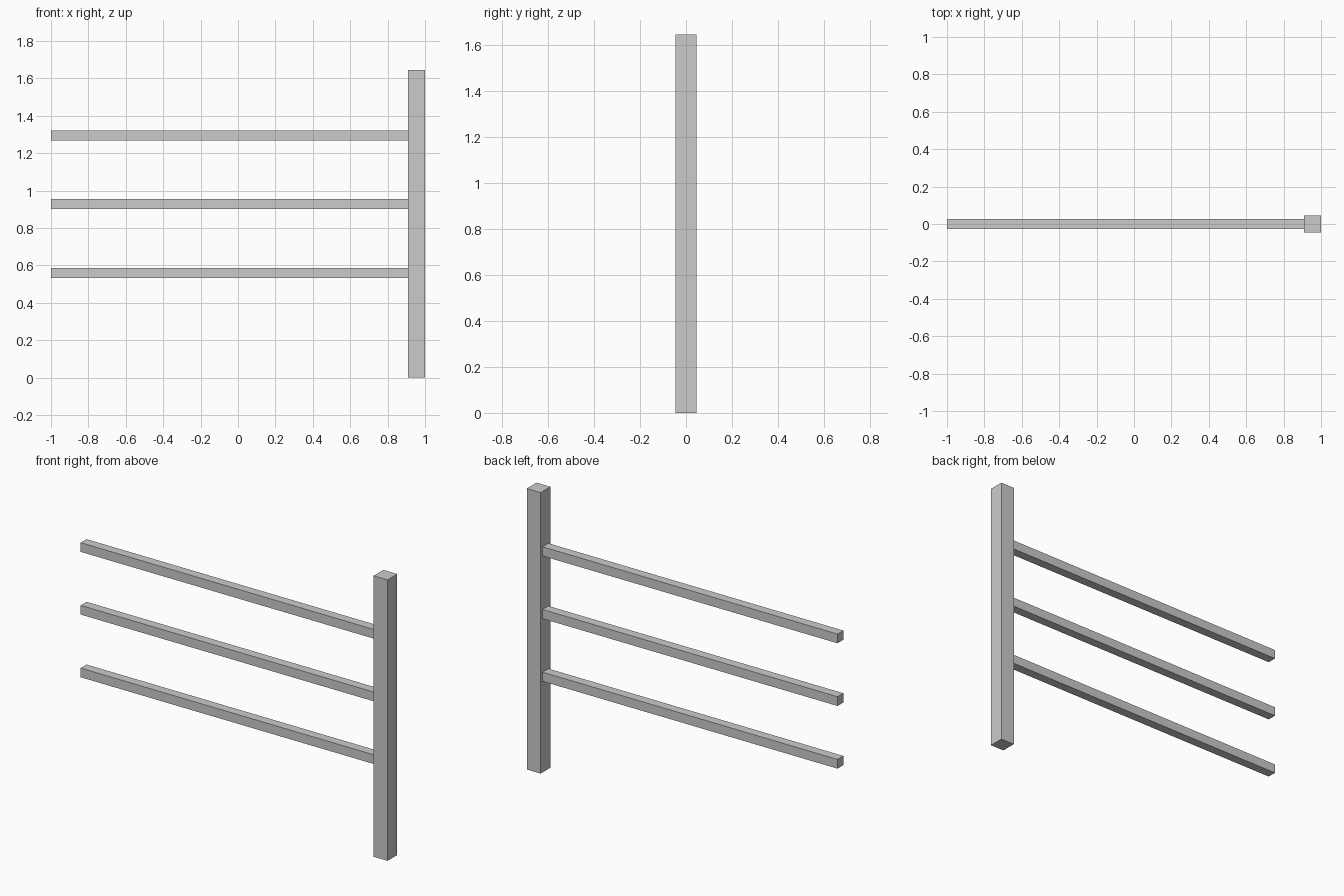
import bpy

if "Cube" in bpy.data.objects:
    bpy.data.objects.remove(bpy.data.objects["Cube"])

POST_W = 0.09       # square post section
POST_H = 1.645
RAIL_T = 0.054      # square rail section
RAIL_HEIGHTS = {"lower_rail": 0.56, "middle_rail": 0.927, "upper_rail": 1.294}


def box(name, lo, hi):
    """Axis-aligned box between two corners."""
    centre = [(a + b) / 2 for a, b in zip(lo, hi)]
    bpy.ops.mesh.primitive_cube_add(size=1, location=centre)
    ob = bpy.context.object
    ob.name = name
    ob.scale = [b - a for a, b in zip(lo, hi)]
    bpy.ops.object.transform_apply(location=False, rotation=False, scale=True)
    return ob


# Upright post at the right end
h = POST_W / 2
box("post", (1 - POST_W, -h, 0), (1, h, POST_H))

# Three rails butting against the post's inner face
r = RAIL_T / 2
for name, z in RAIL_HEIGHTS.items():
    box(name, (-1, -r, z - r), (1 - POST_W, r, z + r))
